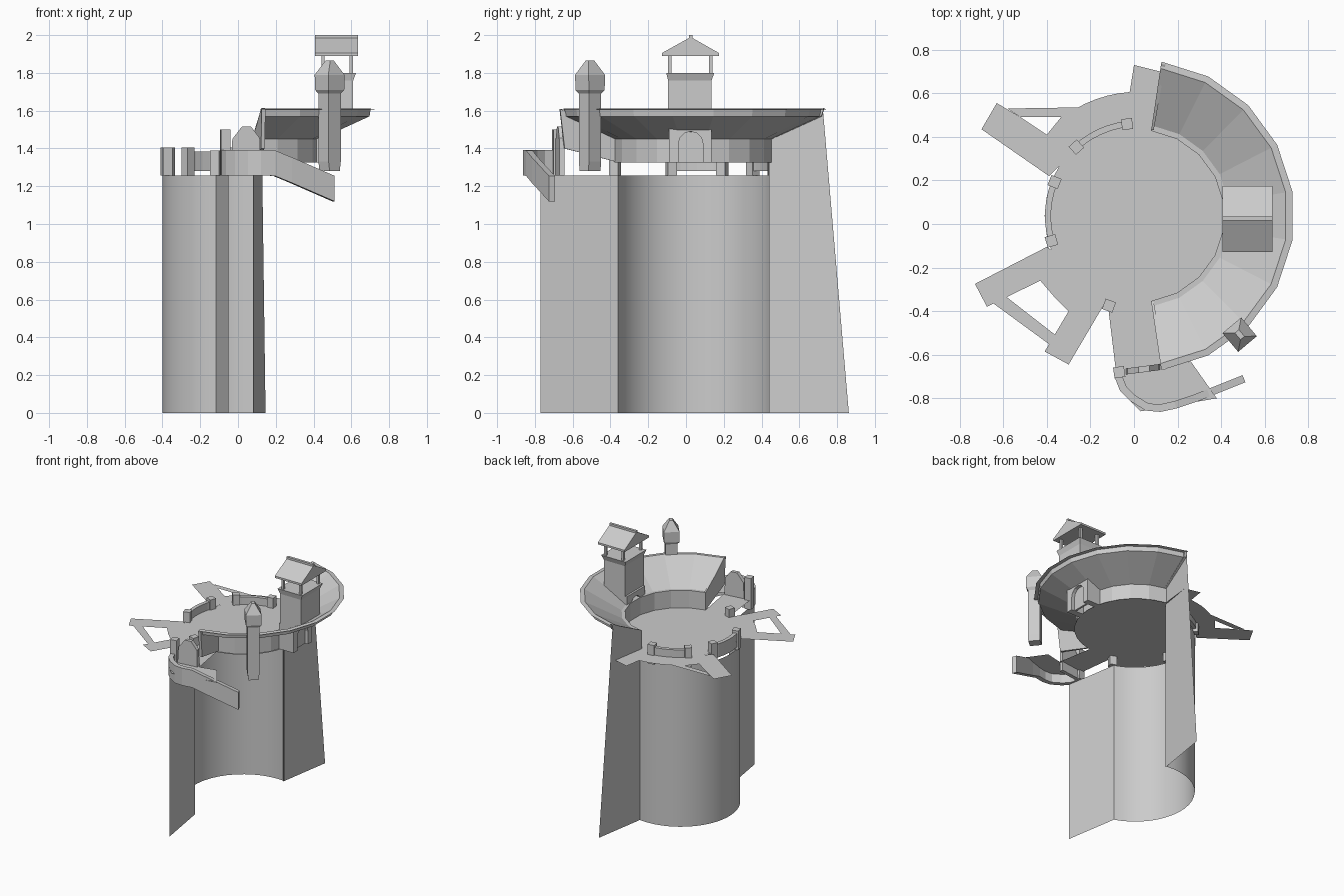
import bpy, bmesh
from math import sin, cos, radians
from mathutils import Vector

if "Cube" in bpy.data.objects:
    bpy.data.objects.remove(bpy.data.objects["Cube"])

CX, CY = 0.02, 0.037     # tower axis
TOP = 1.257              # top of the tower wall
DECK = 1.326             # deck level


def mesh(name, verts, faces):
    me = bpy.data.meshes.new(name)
    me.from_pydata([tuple(v) for v in verts], [], faces)
    bm = bmesh.new()
    bm.from_mesh(me)
    bmesh.ops.recalc_face_normals(bm, faces=bm.faces)
    bm.to_mesh(me)
    bm.free()
    ob = bpy.data.objects.new(name, me)
    bpy.context.collection.objects.link(ob)
    return ob


def polar(r, a):
    return CX + r * cos(radians(a)), CY + r * sin(radians(a))


def arc(r, a0, a1, n):
    return [polar(r, a0 + (a1 - a0) * i / n) for i in range(n + 1)]


def loft(name, rings):
    """Closed rings of equal count joined in order, capped."""
    n = len(rings[0])
    faces = [(k * n + i, k * n + (i + 1) % n, (k + 1) * n + (i + 1) % n, (k + 1) * n + i)
             for k in range(len(rings) - 1) for i in range(n)]
    faces += [tuple(range(n)), tuple(range((len(rings) - 1) * n, len(rings) * n))]
    return mesh(name, [v for r in rings for v in r], faces)


def rect(x0, x1, y0, y1, z):
    return [(x0, y0, z), (x1, y0, z), (x1, y1, z), (x0, y1, z)]


def box(name, x0, x1, y0, y1, z0, z1):
    return loft(name, [rect(x0, x1, y0, y1, z0), rect(x0, x1, y0, y1, z1)])


def turned(cx, cy, hx, hy, ang, z):
    c, s = cos(radians(ang)), sin(radians(ang))
    return [(cx + u * hx * c - v * hy * s, cy + u * hx * s + v * hy * c, z)
            for u, v in ((-1, -1), (1, -1), (1, 1), (-1, 1))]


def post(name, x, y, ang, z1, h=0.025):
    return loft(name, [turned(x, y, h, h, ang, TOP), turned(x, y, h, h, ang, z1)])


def wall(name, path, height, thick):
    """Wall along (x, y, z bottom) points."""
    rings = []
    for i, (x, y, z) in enumerate(path):
        a, b = path[max(i - 1, 0)], path[min(i + 1, len(path) - 1)]
        d = Vector((b[0] - a[0], b[1] - a[1])).normalized() * thick / 2
        lft, rgt = (x - d.y, y + d.x), (x + d.y, y - d.x)
        rings.append([(*lft, z), (*rgt, z), (*rgt, z + height), (*lft, z + height)])
    return loft(name, rings)


def sheet(name, polys):
    verts, faces = [], []
    for p in polys:
        faces.append(tuple(range(len(verts), len(verts) + len(p))))
        verts += [(x, y, DECK) for x, y in p]
    return mesh(name, verts, faces)


# Tower shell: half round wall with two flat wing walls
pts = arc(0.42, 251, 81.5, 20)
n = len(pts)
shell = mesh("tower_wall", [(x, y, z) for z in (0, TOP) for x, y in pts],
             [(i, i + 1, n + i + 1, n + i) for i in range(n - 1)])
for p in shell.data.polygons:
    p.use_smooth = True
fx, fy = pts[0]
mesh("front_wing_wall", [(fx, fy, 0), (-0.05, -0.77, 0), (-0.05, -0.77, TOP), (fx, fy, TOP)],
     [(0, 1, 2, 3)])
mesh("back_wing_wall", [(0.08 + (y - 0.45) * 0.16, y, z) for y, z in
     ((0.44, 0), (0.862, 0), (0.725, 1.605), (0.44, 1.45))], [(0, 1, 2, 3)])

# Deck sheets
sheet("deck", [arc(0.43, 0, 348.75, 31)])
sheet("back_deck", [arc(0.57, 121, 94, 5) + [(0, 0.73), (0.12, 0.70), (0.09, 0.44), (-0.20, 0.39)]])
sheet("front_deck", [[(-0.12, -0.37), (-0.08, -0.70), (-0.05, -0.78), (0.03, -0.86), (0.38, -0.80),
                      (0.26, -0.63), (0.13, -0.66), (0.08, -0.36)]])
sheet("back_left_brace", [
    [(-0.70, 0.435), (-0.39, 0.22), (-0.28, 0.33), (-0.40, 0.41), (-0.52, 0.49), (-0.63, 0.555)],
    [(-0.58, 0.53), (-0.52, 0.49), (-0.335, 0.49), (-0.26, 0.535)],
    [(-0.335, 0.49), (-0.40, 0.41), (-0.28, 0.33), (-0.20, 0.39), (-0.26, 0.535)]])
sheet("front_left_brace", [
    [(-0.73, -0.275), (-0.675, -0.38), (-0.43, -0.26), (-0.37, -0.33), (-0.30, -0.40),
     (-0.22, -0.30), (-0.35, -0.14), (-0.40, -0.105)],
    [(-0.41, -0.585), (-0.30, -0.645), (-0.12, -0.34), (-0.22, -0.30), (-0.30, -0.40)],
    [(-0.645, -0.365), (-0.385, -0.555), (-0.36, -0.51), (-0.585, -0.335)]])

# Gallery: flared bowl on a ring, nine flat sides, thin flat rim
profile = [(0.395, DECK), (0.42, DECK), (0.42, 1.45), (0.685, 1.57), (0.69, 1.605), (0.716, 1.608),
           (0.685, 1.611), (0.42, 1.462), (0.395, 1.462)]
A = 81.5
loft("gallery_bowl", [[(*polar(r, -A + 2 * A * i / 9), z) for r, z in profile] for i in range(10)])
end = [(0.40, DECK), (0.69, 1.40), (0.715, 1.61), (0.40, 1.465)]
back_end = [(0.40, 1.44), (0.69, 1.57), (0.705, 1.615), (0.40, 1.47)]
for name, a, prof in (("front_gallery_end", -A, end), ("back_gallery_end", A, back_end)):
    loft(name, [[(*polar(r, b), z) for r, z in prof] for b in (a, a * 0.98)])

# Deck parapets with square end posts
for name, r, a0, a1 in (("back_parapet", 0.425, 132, 97), ("left_parapet", 0.415, 158, 196)):
    wall(name, [(x, y, 1.28) for x, y in arc(r, a0, a1, 6)], 0.105, 0.028)
    for k, a in enumerate((a0, a1)):
        post(f"{name}_post_{k}", *polar(r, a), a, 1.405)
post("front_deck_post", -0.115, -0.375, 70, 1.39)

# Front gate with clipped gable top
post("gate_post", -0.068, -0.68, 8, 1.50)
gate = [(-0.04, TOP), (-0.03, 1.45), (0.02, 1.515), (0.07, 1.515), (0.115, 1.455), (0.12, TOP)]
loft("gate", [[(x, -0.672 + 0.13 * x + o, z) for x, z in gate] for o in (-0.014, 0.014)])

# Curved ramp parapet that slopes down at its free end
wall("ramp_parapet", [(-0.075, -0.69, 1.257), (-0.05, -0.755, 1.257), (-0.005, -0.80, 1.257),
                      (0.06, -0.84, 1.257), (0.12, -0.845, 1.257), (0.19, -0.83, 1.255),
                      (0.28, -0.80, 1.218), (0.505, -0.71, 1.12)], 0.135, 0.035)

# Doorway under the bowl: frame with an arched, recessed door
arch = [(0.025 + 0.065 * cos(radians(t)), 1.425 + 0.065 * sin(radians(t))) for t in range(180, -1, -30)]
door = [(-0.04, DECK)] + arch + [(0.09, DECK)]
frame = [(-0.09, DECK)] + door + [(0.135, DECK), (0.135, 1.525), (-0.09, 1.525)]
loft("door_frame", [[(x, y, z) for y, z in frame] for x in (0.415, 0.54)])
loft("door", [[(x, y, z) for y, z in door] for x in (0.50, 0.515)])

# Bell house on the gallery
loft("bell_house_body", [rect(0.43, 0.61, -0.095, 0.135, 1.48), rect(0.43, 0.61, -0.095, 0.135, 1.57),
                         rect(0.43, 0.61, -0.095, 0.135, 1.76), rect(0.415, 0.625, -0.105, 0.15, 1.80)])
bottom = bpy.data.objects["bell_house_body"].data.vertices
for i in (1, 2):
    bottom[i].co.z = 1.55      # foot follows the slope of the bowl
for i, x in enumerate((0.45, 0.60)):
    for j, y in enumerate((-0.085, 0.13)):
        box(f"bell_house_post_{i}{j}", x - 0.009, x + 0.009, y - 0.009, y + 0.009, 1.79, 1.90)
roof = [(-0.128, 1.89), (0.175, 1.89), (0.175, 1.905), (0.025, 1.99), (-0.128, 1.905)]
loft("bell_house_roof", [[(x, y, z) for y, z in roof] for x in (0.407, 0.636)])
box("roof_ridge", 0.407, 0.636, 0.015, 0.035, 1.975, 2.0)

# Watch turret on the rim
sections = [(0.035, 0.042, 1.28), (0.042, 0.042, 1.33), (0.042, 0.042, 1.69), (0.055, 0.055, 1.71),
            (0.056, 0.056, 1.79), (0.012, 0.02, 1.865)]
loft("watch_turret", [turned(0.485, -0.508, hx, hy, 40, z) for hx, hy, z in sections])
